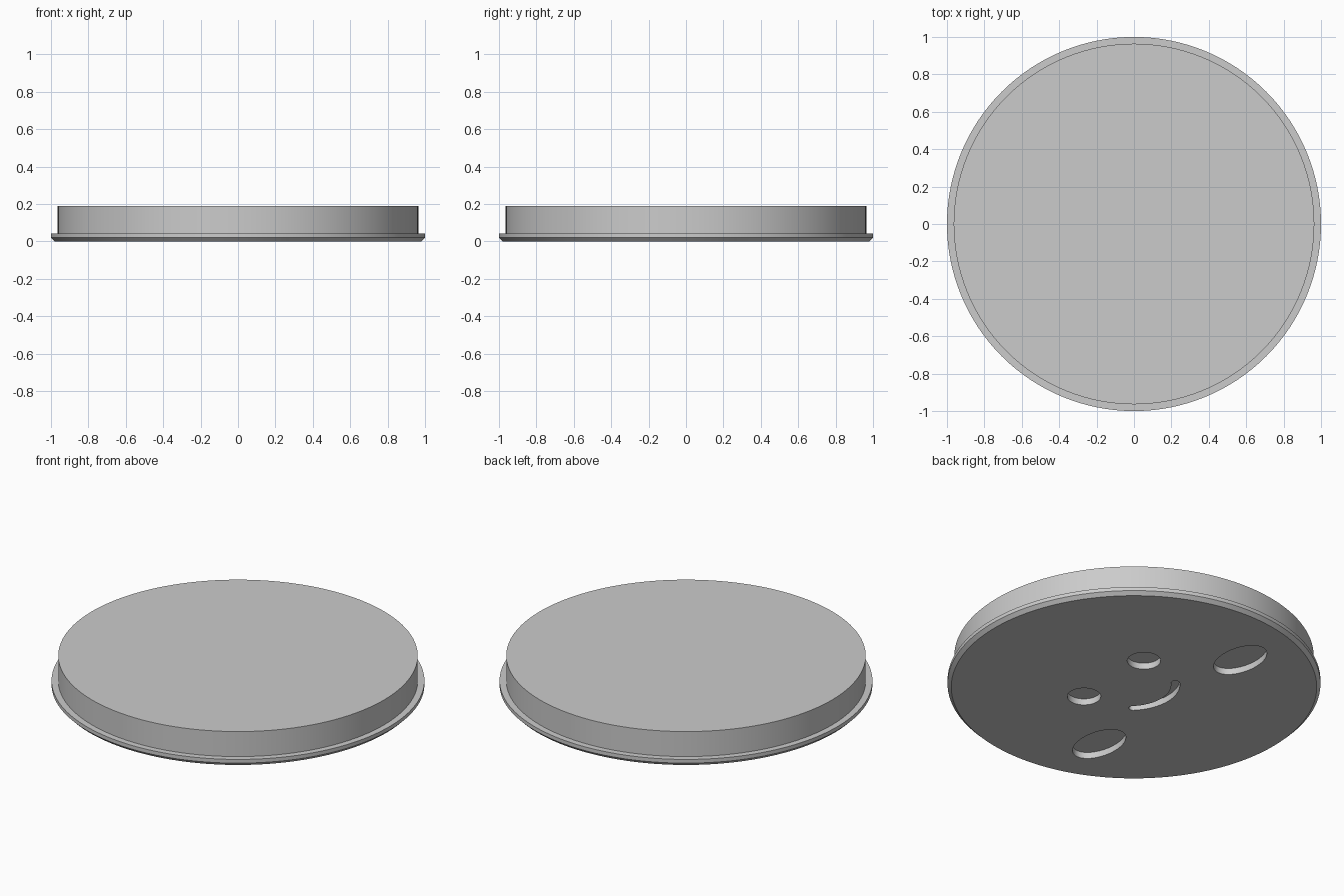
import bpy, bmesh
from math import sin, cos, pi

if "Cube" in bpy.data.objects:
    bpy.data.objects.remove(bpy.data.objects["Cube"])

SEGMENTS = 128
DEPTH = 0.037      # depth of the carved face

grey = bpy.data.materials.new("light grey")
grey.use_nodes = True
grey.diffuse_color = (0.6, 0.6, 0.6, 1)
grey.node_tree.nodes["Principled BSDF"].inputs["Base Color"].default_value = grey.diffuse_color


def add_mesh(name, bm):
    bmesh.ops.recalc_face_normals(bm, faces=bm.faces)
    mesh = bpy.data.meshes.new(name)
    bm.to_mesh(mesh)
    bm.free()
    mesh.materials.append(grey)
    ob = bpy.data.objects.new(name, mesh)
    bpy.context.collection.objects.link(ob)
    return ob


def lathe(name, profile):
    """Closed turned solid from (radius, height) pairs, bottom to top."""
    bm = bmesh.new()
    rings = [[bm.verts.new((r * cos(2 * pi * i / SEGMENTS), r * sin(2 * pi * i / SEGMENTS), z))
              for i in range(SEGMENTS)] for r, z in profile]
    for low, high in zip(rings, rings[1:]):
        for i in range(SEGMENTS):
            j = (i + 1) % SEGMENTS
            bm.faces.new((low[i], low[j], high[j], high[i]))
    bm.faces.new(rings[0])
    bm.faces.new(rings[-1])
    return add_mesh(name, bm)


def prism(name, outline):
    """Cutter reaching from below the base up to the carving depth."""
    bm = bmesh.new()
    base = bm.faces.new([bm.verts.new((x, y, -DEPTH)) for x, y in outline])
    top = bmesh.ops.extrude_face_region(bm, geom=[base])["geom"]
    bmesh.ops.translate(bm, vec=(0, 0, 2 * DEPTH),
                        verts=[v for v in top if isinstance(v, bmesh.types.BMVert)])
    return add_mesh(name, bm)


def arc(cx, cy, rx, ry, start, end, steps):
    return [(cx + rx * cos(start + (end - start) * k / steps),
             cy + ry * sin(start + (end - start) * k / steps)) for k in range(steps + 1)]


def ellipse(cx, cy, rx, ry):
    return arc(cx, cy, rx, ry, 0, 2 * pi, 48)[:-1]


def curved_slot(cx, radius, half_width, start, end):
    """Arc-shaped slot with round ends."""
    def cap(angle, turn):
        return arc(cx + radius * cos(angle), radius * sin(angle),
                   half_width, half_width, turn, turn + pi, 10)[1:-1]
    outer, inner = radius + half_width, radius - half_width
    return (arc(cx, 0, outer, outer, start, end, 32) + cap(end, end)
            + arc(cx, 0, inner, inner, end, start, 32) + cap(start, start + pi))


# Body with a chamfered flange at the base
disc = lathe("disc_body", [(0.98, 0), (1, 0.02), (1, 0.042), (0.964, 0.042), (0.964, 0.19)])

# Face recessed into the underside
cutters = [prism("mouth_cutter", curved_slot(0.035, 0.25, 0.023, 0.75 * pi, 1.25 * pi))]
for side, sign in (("left", 1), ("right", -1)):
    cutters.append(prism(side + "_eye_cutter", ellipse(0.14, sign * 0.25, 0.09, 0.09)))
    cutters.append(prism(side + "_cheek_cutter", ellipse(-0.25, sign * 0.588, 0.11, 0.18)))

bpy.ops.object.select_all(action="DESELECT")
bpy.context.view_layer.objects.active = disc
disc.select_set(True)
for cutter in cutters:
    mod = disc.modifiers.new(cutter.name, "BOOLEAN")
    mod.operation = "DIFFERENCE"
    mod.solver = "EXACT"
    mod.object = cutter
    bpy.ops.object.modifier_apply(modifier=mod.name)
    bpy.data.objects.remove(cutter)

bpy.ops.object.shade_smooth_by_angle()
